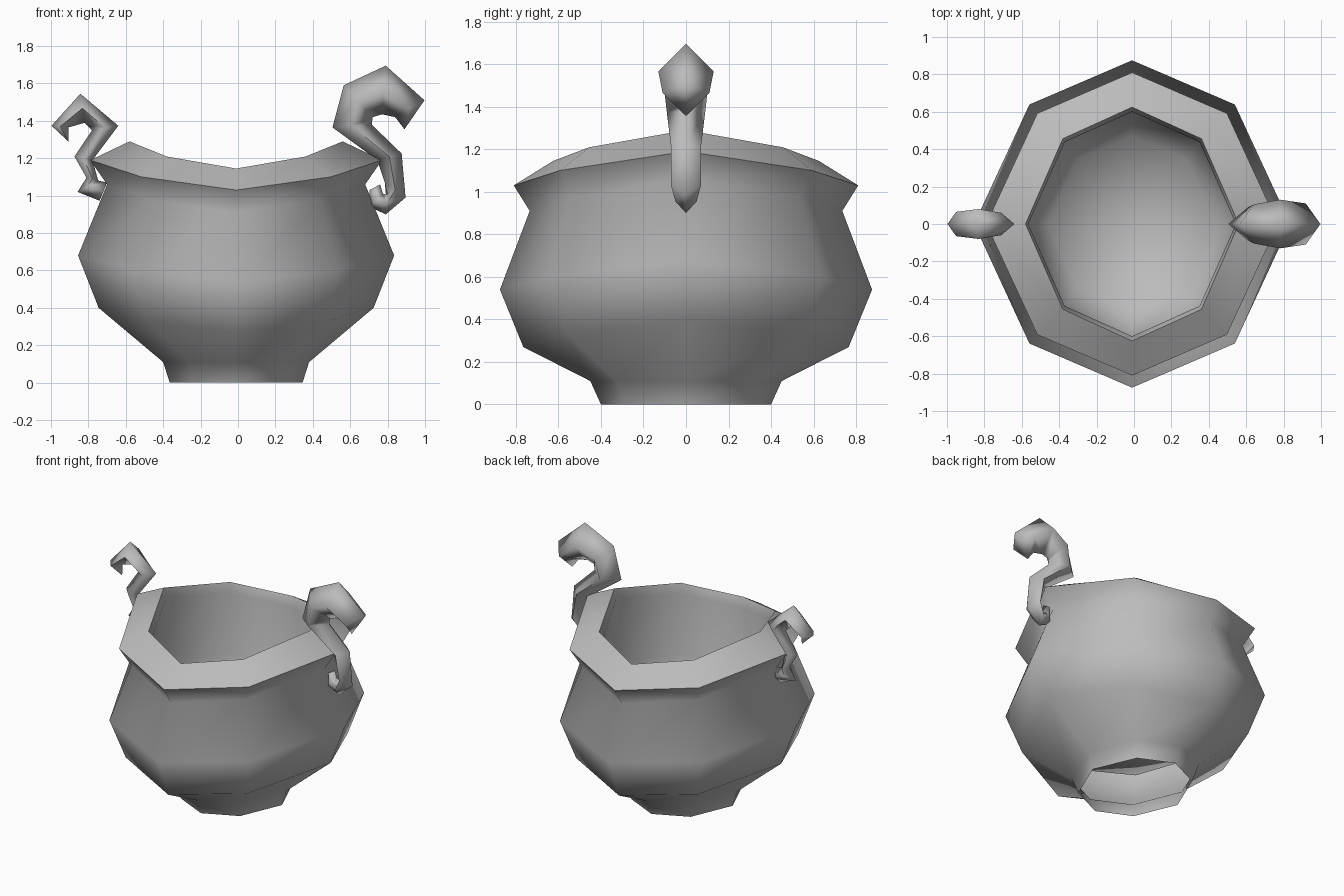
import bpy
import bmesh
import math

cube = bpy.data.objects.get("Cube")
if cube:
    bpy.data.objects.remove(cube, do_unlink=True)

stone = bpy.data.materials.new("grey_clay")
stone.use_nodes = True
GREY = (0.5, 0.5, 0.5, 1)
stone.diffuse_color = GREY
stone.node_tree.nodes["Principled BSDF"].inputs["Base Color"].default_value = GREY


def finish(bm, name, angle):
    bmesh.ops.recalc_face_normals(bm, faces=bm.faces)
    mesh = bpy.data.meshes.new(name)
    bm.to_mesh(mesh)
    bm.free()
    obj = bpy.data.objects.new(name, mesh)
    bpy.context.collection.objects.link(obj)
    mesh.materials.append(stone)
    bpy.ops.object.select_all(action="DESELECT")
    obj.select_set(True)
    bpy.context.view_layer.objects.active = obj
    bpy.ops.object.shade_smooth_by_angle(angle=math.radians(angle))
    return obj


def bridge(bm, a, b):
    """Join two closed rings; a ring of one vertex makes a fan."""
    n = max(len(a), len(b))
    for i in range(n):
        j = (i + 1) % n
        loop = [a[i % len(a)], a[j % len(a)], b[j % len(b)], b[i % len(b)]]
        bm.faces.new(list(dict.fromkeys(loop)))


# Bowl: eight-sided rings, wavy in height.
# Each ring: half width in x, its height there, half depth in y, its height there
RINGS = [
    (.355, 0, .40, 0),          # foot bottom, open
    (.39, .11, .45, .11),       # foot top
    (.735, .40, .765, .27),
    (.845, .68, .875, .54),     # belly
    (.69, 1.06, .735, .91),     # neck
    (.78, 1.19, .81, 1.03),     # rim, outside
    (.57, 1.29, .625, 1.145),   # rim, inside
    (.555, 1.22, .60, 1.08),    # lip
    (.60, .75, .64, .65),       # hollow
    (.45, .37, .47, .33),
]
# Corner directions: x factor, y factor
d, e = .65, .73
CORNERS = [(1, 0), (d, e), (0, 1), (-d, e), (-1, 0), (-d, -e), (0, -1), (d, -e)]

bm = bmesh.new()
rings = []
for rx, zx, ry, zy in RINGS:
    ring = []
    for cx, cy in CORNERS:
        share = cx * cx / (cx * cx + cy * cy)
        z = zx * share + zy * (1 - share)
        ring.append(bm.verts.new((cx * rx - .01, cy * ry, z)))
    rings.append(ring)
rings.append([bm.verts.new((-.01, 0, .31))])
for a, b in zip(rings, rings[1:]):
    bridge(bm, a, b)
finish(bm, "bowl", 65)


# Handles: diamond sections between an outer and an inner edge
def handle(name, tip, sections):
    bm = bmesh.new()
    rings = [[bm.verts.new((tip[0], 0, tip[1]))]]
    for ox, oz, ix, iz, w in sections:
        mx, mz = (ox + ix) / 2, (oz + iz) / 2
        points = [(ox, 0, oz), (mx, w, mz), (ix, 0, iz), (mx, -w, mz)]
        rings.append([bm.verts.new(p) for p in points])
    for a, b in zip(rings, rings[1:]):
        bridge(bm, a, b)
    bm.faces.new(rings[-1])
    finish(bm, name, 100)


handle("left_handle", (.89, 1.355), [
    (.997, 1.51, .84, 1.42, .11),
    (.79, 1.695, .77, 1.435, .13),
    (.565, 1.59, .72, 1.42, .105),
    (.505, 1.365, .715, 1.38, .09),
    (.745, 1.19, .875, 1.225, .07),
    (.785, 1.07, .896, .99, .07),
    (.80, 1.01, .79, .90, .05),
    (.775, 1.01, .705, .94, .045),
    (.76, 1.06, .703, 1.03, .03),
])
handle("right_handle", (-.906, 1.289), [
    (-.997, 1.374, -.905, 1.365, .065),
    (-.843, 1.545, -.82, 1.39, .08),
    (-.64, 1.374, -.78, 1.35, .06),
    (-.778, 1.19, -.874, 1.209, .05),
    (-.75, 1.09, -.81, 1.096, .045),
    (-.745, 1.08, -.858, 1.02, .045),
    (-.70, 1.07, -.74, .973, .035),
])
